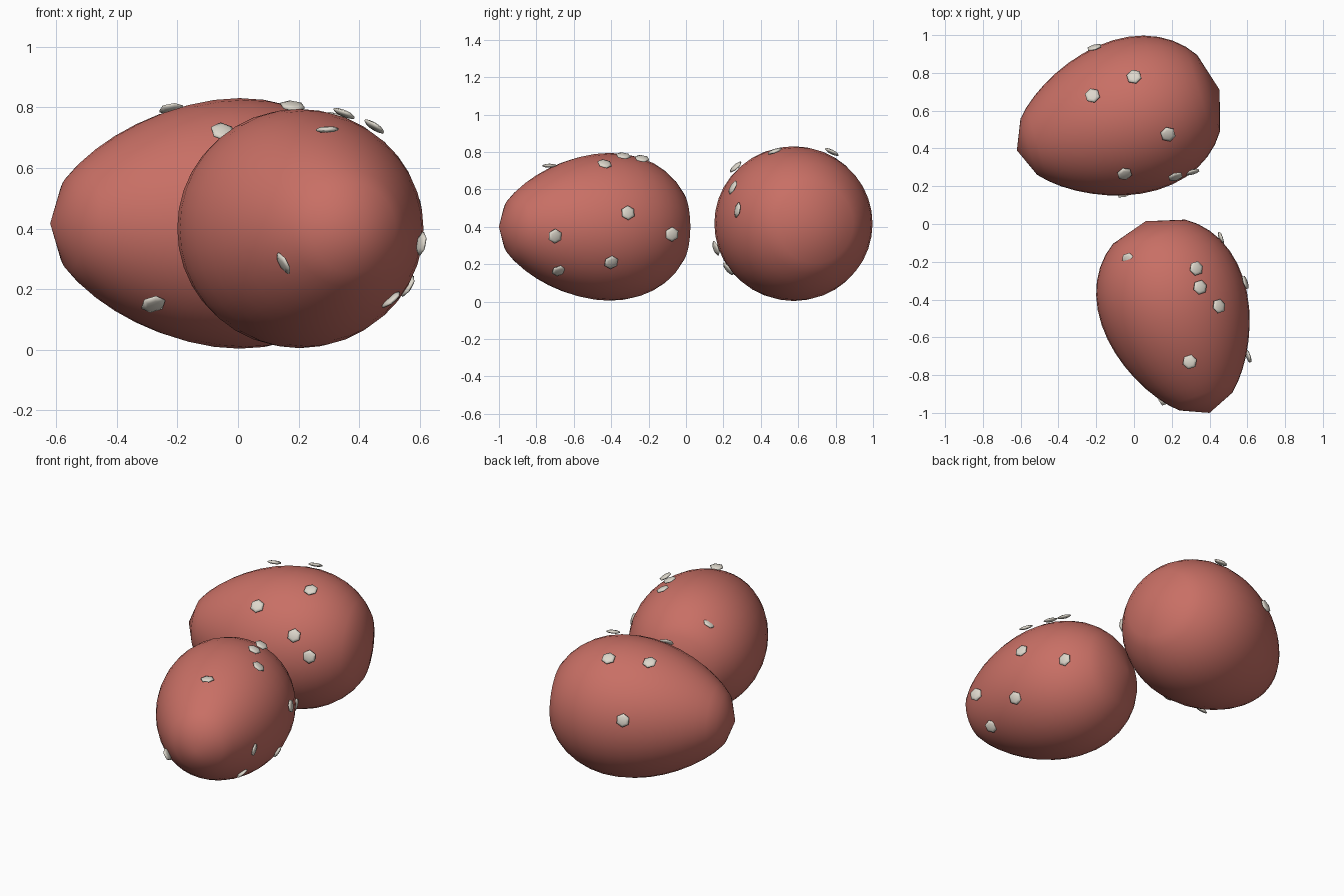
import bpy, bmesh, math
from mathutils import Vector, Matrix

cube = bpy.data.objects.get("Cube")
if cube:
    bpy.data.objects.remove(cube)


def material(name, color):
    mat = bpy.data.materials.new(name)
    mat.use_nodes = True
    mat.diffuse_color = (*color, 1)
    mat.node_tree.nodes["Principled BSDF"].inputs["Base Color"].default_value = (*color, 1)
    return mat


RED = material("berry red", (0.58, 0.16, 0.13))
CREAM = material("seed cream", (0.72, 0.68, 0.6))
HALF, SIDES = 0.56, 36


def finish(name, bm, mat, matrix):
    mesh = bpy.data.meshes.new(name)
    bmesh.ops.recalc_face_normals(bm, faces=bm.faces)
    bm.to_mesh(mesh)
    bm.free()
    mesh.materials.append(mat)
    mesh.shade_smooth()
    obj = bpy.data.objects.new(name, mesh)
    obj.matrix_world = matrix
    bpy.context.collection.objects.link(obj)
    return obj


def body(name, tip, axis, scale):
    """Egg-shaped fruit lying along its axis, with a blunt fan at each pole."""
    bm = bmesh.new()
    rings = []
    for i in range(15):
        a = math.radians(28 + i * 125 / 14)
        u = -math.cos(a)
        r = math.sin(a) * (0.407 + 0.077 * u - 0.013 * u * u)
        rings.append([bm.verts.new((r * math.cos(k * math.tau / SIDES),
                                    r * math.sin(k * math.tau / SIDES),
                                    HALF * (1 + u))) for k in range(SIDES)])
    poles = bm.verts.new((0, 0, 0)), bm.verts.new((0, 0, 2 * HALF))
    for k in range(SIDES):
        n = (k + 1) % SIDES
        for lo, hi in zip(rings, rings[1:]):
            bm.faces.new((lo[k], lo[n], hi[n], hi[k]))
        bm.faces.new((poles[0], rings[0][n], rings[0][k]))
        bm.faces.new((poles[1], rings[-1][k], rings[-1][n]))
    turn = axis.to_track_quat('Z', 'Y').to_matrix().to_4x4()
    finish(name, bm, RED, Matrix.Translation(tip) @ turn @ Matrix.Scale(scale, 4))


def seeds(name, tip, axis, scale, spots):
    """Flat six-sided flecks, each facing straight out from the fruit's axis."""
    for i, spot in enumerate(spots):
        pos = Vector(spot)
        out = pos - tip
        out = (out - axis * out.dot(axis)).normalized()
        side = axis.cross(out)
        turn = Matrix((axis, side, out)).transposed().to_4x4()
        bm = bmesh.new()
        bmesh.ops.create_uvsphere(bm, u_segments=6, v_segments=5, radius=1)
        size = Matrix.Diagonal((0.043 * scale, 0.043 * scale, 0.011 * scale, 1))
        bmesh.ops.transform(bm, matrix=size, verts=bm.verts)
        finish(f"{name}_{i + 1}", bm, CREAM, Matrix.Translation(pos) @ turn)


def berry(name, tip, blunt, scale, spots):
    tip, blunt = Vector(tip), Vector(blunt)
    axis = (blunt - tip).normalized()
    body(name + "_berry", tip, axis, scale)
    seeds(name + "_seed", tip, axis, scale, spots)


berry("back", (-0.62, 0.39, 0.417), (0.455, 0.71, 0.417), 1.0, [
    (0.18, 0.475, 0.805), (-0.22, 0.68, 0.795), (0, 0.78, 0.80),
    (-0.05, 0.265, 0.72), (0.22, 0.25, 0.61), (0.31, 0.275, 0.49),
    (-0.21, 0.935, 0.52), (-0.28, 0.27, 0.15),
    (-0.05, 0.16, 0.285), (-0.05, 0.225, 0.175)])

berry("front", (0.40, -1.0, 0.40), (0.06, 0.02, 0.40), 0.955, [
    (-0.03, -0.19, 0.66), (0.33, -0.235, 0.765), (0.35, -0.335, 0.78),
    (0.45, -0.435, 0.737), (0.295, -0.73, 0.727), (0.59, -0.31, 0.475),
    (0.605, -0.70, 0.35), (0.46, -0.075, 0.36), (0.56, -0.40, 0.21),
    (0.505, -0.68, 0.165), (0.15, -0.925, 0.285)])
